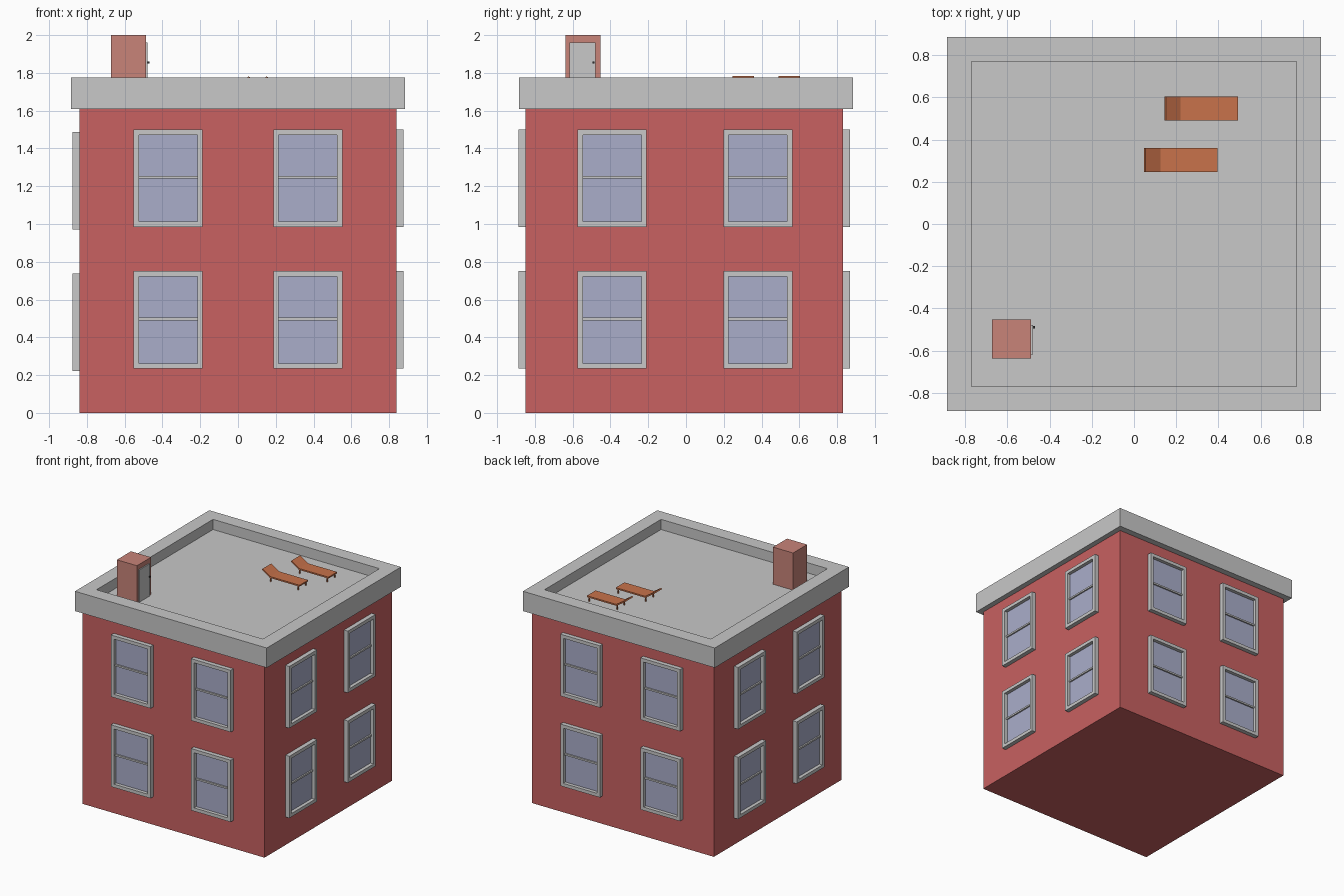
import bpy, bmesh
from math import pi
from mathutils import Matrix, Vector

cube = bpy.data.objects.get("Cube")
if cube:
    bpy.data.objects.remove(cube, do_unlink=True)


def material(name, rgb):
    m = bpy.data.materials.new(name)
    m.use_nodes = True
    m.diffuse_color = (*rgb, 1)
    m.node_tree.nodes["Principled BSDF"].inputs["Base Color"].default_value = (*rgb, 1)
    return m


BRICK = material("red brick", (0.58, 0.12, 0.12))
GREY = material("light grey", (0.58, 0.58, 0.58))
GLASS = material("blue glass", (0.40, 0.42, 0.59))
HUT = material("pale brick", (0.58, 0.23, 0.19))
ORANGE = material("orange wood", (0.58, 0.17, 0.07))
DARK = material("dark metal", (0.03, 0.03, 0.03))


def add_box(bm, x, y, z, mat=0, turn=Matrix()):
    """Box between the limits given for each axis."""
    lo, hi = Vector((x[0], y[0], z[0])), Vector((x[1], y[1], z[1]))
    place = turn @ Matrix.Translation((lo + hi) / 2) @ Matrix.Diagonal((*(hi - lo), 1))
    verts = bmesh.ops.create_cube(bm, size=1, matrix=place)["verts"]
    for f in {f for v in verts for f in v.link_faces}:
        f.material_index = mat


def finish(bm, name, *mats):
    mesh = bpy.data.meshes.new(name)
    bm.to_mesh(mesh)
    bm.free()
    for m in mats:
        mesh.materials.append(m)
    ob = bpy.data.objects.new(name, mesh)
    bpy.context.collection.objects.link(ob)
    return ob


def box(name, x, y, z, mat):
    bm = bmesh.new()
    add_box(bm, x, y, z)
    return finish(bm, name, mat)


# Brick walls
box("walls", (-0.84, 0.84), (-0.85, 0.832), (0, 1.61), BRICK)

# Roof slab with the deck sunk inside a parapet
DECK, OUT, INNER = 1.69, 0.885, 0.72
bm = bmesh.new()
add_box(bm, (-OUT, OUT), (-OUT, OUT), (1.61, 1.775))
top = max(bm.faces, key=lambda f: f.calc_center_median().z)
bmesh.ops.inset_region(bm, faces=[top], thickness=OUT - INNER)
pit = bmesh.ops.extrude_face_region(bm, geom=[top])["geom"]
bmesh.ops.delete(bm, geom=[top], context="FACES")
for v in pit:
    if isinstance(v, bmesh.types.BMVert):
        v.co.z = DECK
bmesh.ops.recalc_face_normals(bm, faces=bm.faces)
finish(bm, "roof_parapet", GREY)


# Sash windows: local x runs along the wall, -y points outward
def window(name, spot, angle):
    bm = bmesh.new()
    w, h, rim, deep = 0.183, 0.258, 0.028, -0.037
    for s in (-1, 1):
        add_box(bm, sorted((s * w, s * (w - rim))), (deep, 0), (-h, h))
        add_box(bm, (rim - w, w - rim), (deep, 0), sorted((s * h, s * (h - rim))))
    add_box(bm, (rim - w, w - rim), (-0.02, 0), (-0.002, 0.012))
    add_box(bm, (rim - w, w - rim), (-0.008, 0), (rim - h, h - rim), 1)
    ob = finish(bm, name, GREY, GLASS)
    ob.location = spot
    ob.rotation_euler.z = angle


for row, z in (("lower", 0.492), ("upper", 1.242)):
    for side, s in (("right", -1), ("left", 1)):
        window(f"front_{row}_window_{side}", (s * 0.37, -0.849, z), 0)
        window(f"back_{row}_window_{side}", (s * 0.37, 0.831, z), pi)
    for end, s in (("front", -1), ("back", 1)):
        y = s * 0.386 - 0.005
        window(f"left_{row}_window_{end}", (0.839, y, z), pi / 2)
        window(f"right_{row}_window_{end}", (-0.84, y, z - 0.012), -pi / 2)

# Rooftop stair hut with door and knob
box("stair_hut", (-0.672, -0.487), (-0.637, -0.452), (DECK, 2.0), HUT)
box("hut_door", (-0.487, -0.478), (-0.617, -0.478), (DECK, 1.96), GREY)
box("door_knob", (-0.478, -0.468), (-0.494, -0.484), (1.85, 1.86), DARK)


# Sun loungers with a raised backrest towards -x
def lounger(name, x, y):
    bm = bmesh.new()
    half = 0.057
    add_box(bm, (0.075, 0.352), (-half, half), (0.034, 0.046))
    tilt = Matrix.Translation((0.078, 0, 0.035)) @ Matrix.Rotation(0.58, 4, "Y")
    add_box(bm, (-0.088, 0), (-half, half), (0, 0.011), 0, tilt)
    for lx in (0.08, 0.335):
        for ly in (-0.048, 0.048):
            add_box(bm, (lx - 0.004, lx + 0.004), (ly - 0.004, ly + 0.004), (0, 0.036))
    ob = finish(bm, name, ORANGE)
    ob.location = (x, y, DECK)


lounger("lounger_front", 0.044, 0.303)
lounger("lounger_back", 0.14, 0.547)
